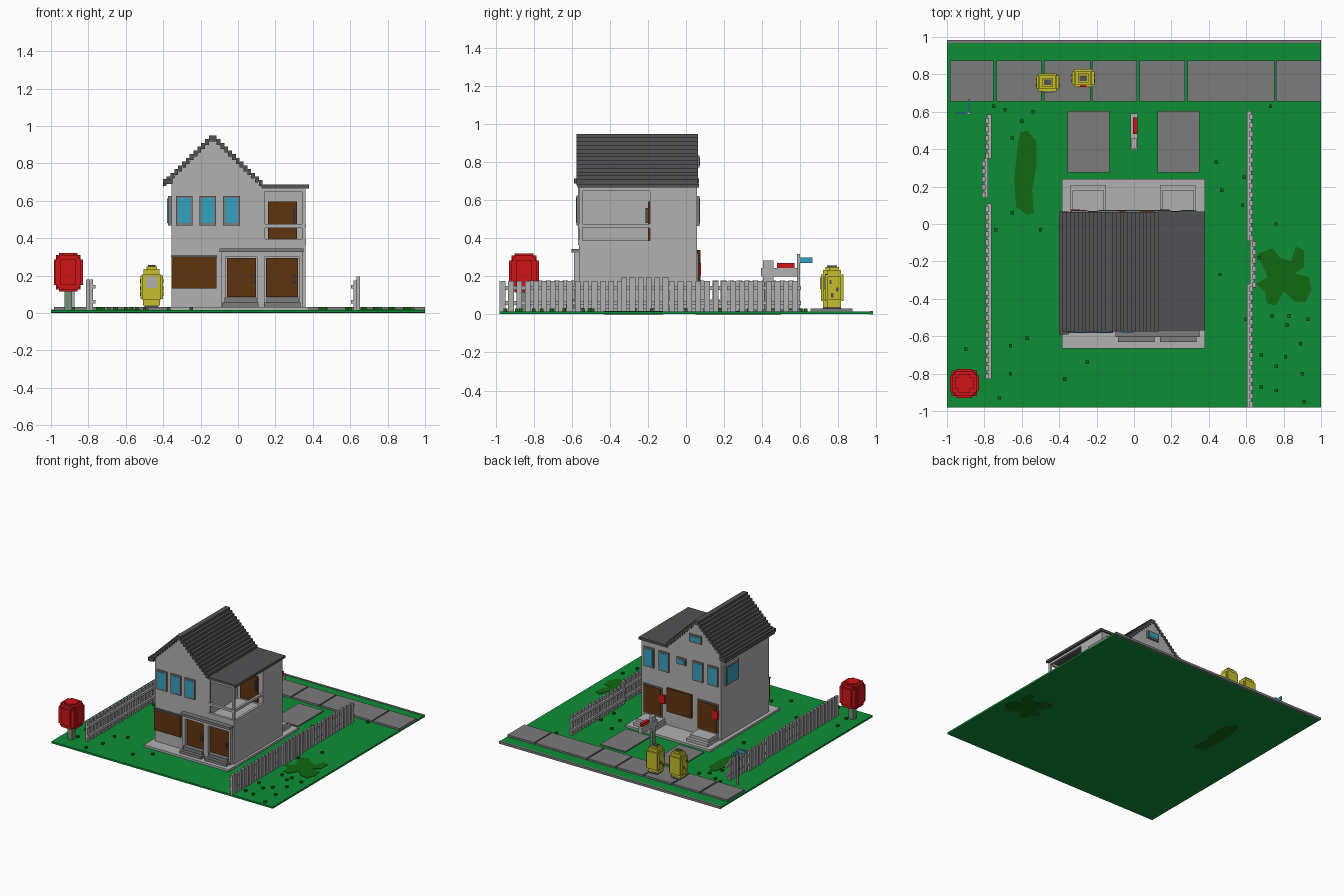
import bpy, bmesh, math

if "Cube" in bpy.data.objects:
    bpy.data.objects.remove(bpy.data.objects["Cube"])


def material(name, r, g, b):
    m = bpy.data.materials.new(name)
    m.use_nodes = True
    m.diffuse_color = (r, g, b, 1)
    m.node_tree.nodes["Principled BSDF"].inputs["Base Color"].default_value = (r, g, b, 1)
    return m


WALL = material("light grey", .44, .44, .44)
PAVE = material("mid grey", .2, .2, .2)
ROOF = material("dark grey", .085, .085, .09)
LAWN = material("grass green", .004, .27, .037)
MOSS = material("dark green", .006, .14, .006)
WOOD = material("brown", .115, .034, .005)
GLASS = material("window blue", .033, .36, .54)
YELLOW = material("yellow", .55, .52, .025)
RED = material("red", .62, .007, .009)
TRUNK = material("sage", .17, .28, .18)


def finish(name, bm, mat):
    bmesh.ops.recalc_face_normals(bm, faces=bm.faces)
    me = bpy.data.meshes.new(name)
    bm.to_mesh(me)
    bm.free()
    me.materials.append(mat)
    ob = bpy.data.objects.new(name, me)
    bpy.context.collection.objects.link(ob)
    return ob


def boxes(name, mat, items):
    """One object made of boxes given as (x0, x1, y0, y1, z0, z1)."""
    bm = bmesh.new()
    for x0, x1, y0, y1, z0, z1 in items:
        vs = bmesh.ops.create_cube(bm, size=1)["verts"]
        for v in vs:
            v.co = (x1 if v.co.x > 0 else x0, y1 if v.co.y > 0 else y0, z1 if v.co.z > 0 else z0)
    return finish(name, bm, mat)


def prism(name, mat, pts, offset):
    """Outline of 3D points extruded along offset."""
    bm = bmesh.new()
    f = bm.faces.new([bm.verts.new(p) for p in pts])
    top = bmesh.ops.extrude_face_region(bm, geom=[f])["geom"]
    bmesh.ops.translate(bm, vec=offset, verts=[g for g in top if isinstance(g, bmesh.types.BMVert)])
    return finish(name, bm, mat)


# Lawn, dark patches and tufts
boxes("lawn", LAWN, [(-1, 1, -.98, .98, .002, .016)])
patch_a = [(-.61, .49), (-.57, .5), (-.52, .44), (-.52, .32), (-.545, .18), (-.535, .06),
           (-.57, .05), (-.63, .09), (-.64, .24), (-.625, .4)]
patch_b = [(.66, -.16), (.74, -.13), (.78, -.18), (.84, -.2), (.865, -.12), (.91, -.14), (.91, -.23),
           (.86, -.265), (.935, -.285), (.95, -.35), (.915, -.42), (.86, -.415), (.8, -.36),
           (.76, -.435), (.71, -.425), (.7, -.36), (.65, -.32), (.715, -.285)]
for side, pts in (("right", patch_a), ("left", patch_b)):
    prism("grass_patch_" + side, MOSS, [(x, y, 0) for x, y in pts], (0, 0, .019))
tufts = [(.47, .18), (.44, .33), (.59, .25), (.58, .1), (.46, -.27), (.76, 0), (.67, -.18), (.68, -.7),
         (.68, -.87), (.76, -.89), (.76, -.76), (.9, -.8), (.91, -.95), (.89, -.64), (.81, -.71),
         (.82, -.54), (.74, -.49), (.83, -.49), (.93, -.51), (-.65, .46), (-.69, .61), (-.54, .6),
         (-.6, .55), (-.65, .06), (-.74, -.03), (-.5, -.03), (-.37, -.01), (-.66, -.65), (-.57, -.61),
         (-.25, -.74), (-.37, -.83), (-.66, -.8), (-.72, -.93), (-.9, -.67), (-.88, -.81), (-.75, .63),
         (.73, .63), (.6, -.51)]
boxes("grass_tufts", MOSS, [(x - .009, x + .009, y - .009, y + .009, .01, .031) for x, y in tufts])

# Paving
spans = [(-.985, -.75), (-.735, -.495), (-.48, -.233), (-.225, .017), (.03, .273), (.285, .75), (.76, 1)]
boxes("pavement_slabs", PAVE, [(a, b, .655, .875, .01, .031) for a, b in spans])
boxes("back_kerb", PAVE, [(-1, 1, .967, .984, 0, .019)])
boxes("drive_slabs", PAVE, [(-.355, -.13, .275, .605, .01, .025), (.125, .35, .275, .605, .01, .025)])
boxes("house_pad", WALL, [(-.385, .38, -.665, .24, .005, .033)])

# House walls, with an open balcony at the front corner
YF, YB = -.563, .058
boxes("lower_walls", WALL, [(-.355, .36, YF, YB, .02, .37)])
gable = [(-.355, .37), (.13, .37), (.13, .67), (-.135, .935), (-.355, .715)]
prism("gable_walls", WALL, [(x, YF, z) for x, z in gable], (0, YB - YF, 0))
boxes("balcony_rear_walls", WALL, [(.13, .36, -.19, YB, .37, .67)])
boxes("balcony_frame", WALL, [
    (.342, .36, YF, YF + .018, .37, .67), (.13, .145, YF - .006, YF + .01, .37, .67),
    (.13, .36, YF, YF + .018, .65, .67), (.342, .36, YF, -.19, .65, .67)])
boxes("balcony_rail", WALL, [
    (.125, .364, YF - .005, YF + .015, .455, .475), (.345, .364, YF, -.19, .455, .475),
    (.125, .364, YF - .006, YF + .015, .365, .395), (.345, .364, YF, -.19, .365, .39)])
boxes("balcony_door", WOOD, [(.16, .316, -.2, -.185, .385, .595)])
boxes("balcony_door_handle", ROOF, [(.295, .305, -.212, -.195, .48, .56)])

# Roofs: stepped gable and flat side roof
steps = []
for i in range(13):
    z = .95 - .02 * i
    steps += [(-.135 + s * .0205 * i - .0205 * (s < 0), -.135 + s * .0205 * i + .0205 * (s > 0),
               -.575, .063, z - .032, z) for s in (-1, 1)]
boxes("stepped_roof", ROOF, steps)
boxes("roof_eave", ROOF, [(-.4, -.35, -.59, .068, .69, .716)])
boxes("flat_roof", ROOF, [(.125, .38, -.57, .068, .667, .687)])


# Windows: frame plus pane on a wall facing -y (s=-1) or +y (s=1)
def window(name, x, z, w, h, s):
    y = YF if s < 0 else YB
    for part, mat, e, d in (("frame", PAVE, .012, .013), ("pane", GLASS, 0, .016)):
        boxes(f"{name}_{part}", mat, [(x - w / 2 - e, x + w / 2 + e, min(y, y + s * d), max(y, y + s * d),
                                       z - h / 2 - e, z + h / 2 + e)])


for i, x in enumerate((-.287, -.162, -.035)):
    window(f"front_window_{i + 1}", x, .548, .066, .134, -1)
for i, x in enumerate((-.288, -.153, .153, .288)):
    window(f"back_window_{i + 1}", x, .545, .066, .134, 1)
window("back_small_window", -.005, .59, .06, .03, 1)
window("attic_window", -.13, .805, .085, .04, 1)
boxes("side_window_frame", PAVE, [(-.375, -.35, -.15, .02, .468, .626)])
boxes("side_window_pane", GLASS, [(-.379, -.35, -.136, .006, .482, .612)])

# Front panel, doors, columns, canopy and steps
boxes("front_panel", WOOD, [(-.355, -.115, -.578, YF, .13, .305)])
boxes("front_panel_lintel", ROOF, [(-.358, -.112, -.582, YF, .3, .308)])
boxes("front_doors", WOOD, [(-.06, .095, -.574, YF, .085, .295), (.15, .32, -.574, YF, .085, .295)])
boxes("front_door_frames", WALL, [
    (x0, x1, -.588, YF, .033, .32) for x0, x1 in ((-.088, -.066), (.101, .142), (.327, .345))]
    + [(-.088, .345, -.588, YF, .3, .325)])
boxes("front_door_handles", ROOF, [(x, x + .012, -.588, -.57, .16, .2) for x in (.075, .298)])
boxes("front_canopy", PAVE, [(-.098, .35, -.603, YF, .325, .345)])
boxes("front_steps", PAVE, [b for x in (-.085, .14) for b in (
    (x, x + .195, -.632, YF, .03, .055), (x + .012, x + .183, -.605, YF, .05, .082))])

# Back panel, doors, door plaques and steps
boxes("back_panel", WOOD, [(-.1, .125, YB, .076, .15, .34)])
boxes("back_doors", WOOD, [(-.325, -.155, YB, .07, .09, .312), (.18, .335, YB, .07, .09, .312)])
boxes("back_door_frames", PAVE, [(-.335, -.145, YB, .065, .08, .322), (.17, .345, YB, .065, .08, .322)])
boxes("back_door_plaques", RED, [(-.34, -.29, YB, .078, .205, .272), (.14, .19, YB, .078, .205, .272)])
boxes("back_steps", WALL, [b for x in (-.34, .14) for b in (
    (x, x + .19, YB, .208, .03, .056), (x + .01, x + .18, YB, .18, .05, .08))])


# Picket fences with rails on the inner side
def fence(name, x, y0, y1, side, h):
    n = round((y1 - y0) / .045)
    p = (y1 - y0) / n
    parts = [(x - .009, x + .009, y0 + p * i, y0 + p * i + .03, .012, h) for i in range(n)]
    rail = sorted((x, x + side * .022))
    parts += [(*rail, y0, y1, z, z + .02) for z in (.05, .13)]
    boxes(name, WALL, parts)


fence("left_fence_front", .627, -.98, -.32, -1, .175)
fence("left_fence_middle", .642, -.34, -.08, -1, .195)
fence("left_fence_back", .627, -.09, .605, -1, .175)
fence("right_fence_front", -.785, -.83, .11, 1, .18)
fence("right_fence_middle", -.803, .14, .35, 1, .18)
fence("right_fence_back", -.785, .35, .585, 1, .18)

# Blocky red tree
cx, cy = -.907, -.852
crown = [(.03, .05, .115, .32), (.05, .03, .115, .32), (.048, .066, .125, .31), (.066, .048, .125, .31),
         (.06, .06, .135, .3), (.078, .042, .15, .285), (.042, .078, .15, .285), (.068, .068, .15, .285)]
boxes("tree_crown", RED, [(cx - a, cx + a, cy - b, cy + b, z0, z1) for a, b, z0, z1 in crown])
boxes("tree_trunk", TRUNK, [(cx - .02, cx + .02, cy - .02, cy + .02, .01, .13)])


# Yellow hydrants: dark foot, blocky body, cap and front plate
def hydrant(name, x, y, s):
    body = [(.045, .035, .04, .08), (.06, .036, .075, .2), (.048, .048, .07, .21),
            (.042, .036, .2, .235), (.028, .024, .23, .25)]
    boxes(name + "_body", YELLOW, [(x - a, x + a, y - b, y + b, z0, z1) for a, b, z0, z1 in body])
    boxes(name + "_foot", ROOF, [(x - .038, x + .038, y - .035, y + .035, .02, .05),
                                 (x - .02, x + .02, y - .015, y + .015, .245, .257)])
    boxes(name + "_plate", WALL, [(x - .028, x + .028, min(y, y + s * .053), max(y, y + s * .053), .135, .195)])
    boxes(name + "_marks", ROOF, [(x - .0625, x + .0625, y + d - .006, y + d + .006, z, z + .022)
                                  for d, z in ((-.02, .16), (.015, .12), (-.01, .09))])


hydrant("hydrant_right", -.462, .757, -1)
hydrant("hydrant_left", -.272, .78, -1)
boxes("hydrant_left_spout", RED, [(-.29, -.254, .732, .76, .19, .214)])

# Mailbox on a post
boxes("mailbox_post", TRUNK, [(-.012, .012, .41, .45, .01, .2)])
boxes("mailbox_body", WALL, [(-.018, .018, .395, .59, .2, .245), (-.013, .013, .405, .46, .17, .285)])
boxes("mailbox_flag", RED, [(-.006, .018, .48, .57, .235, .27)])

# Street sign with two blades
boxes("sign_post", WALL, [(-.89, -.875, .585, .6, .01, .318)])
boxes("sign_blades", GLASS, [(-.888, -.877, .6, .665, .272, .3), (-.95, -.89, .587, .598, .285, .31)])
